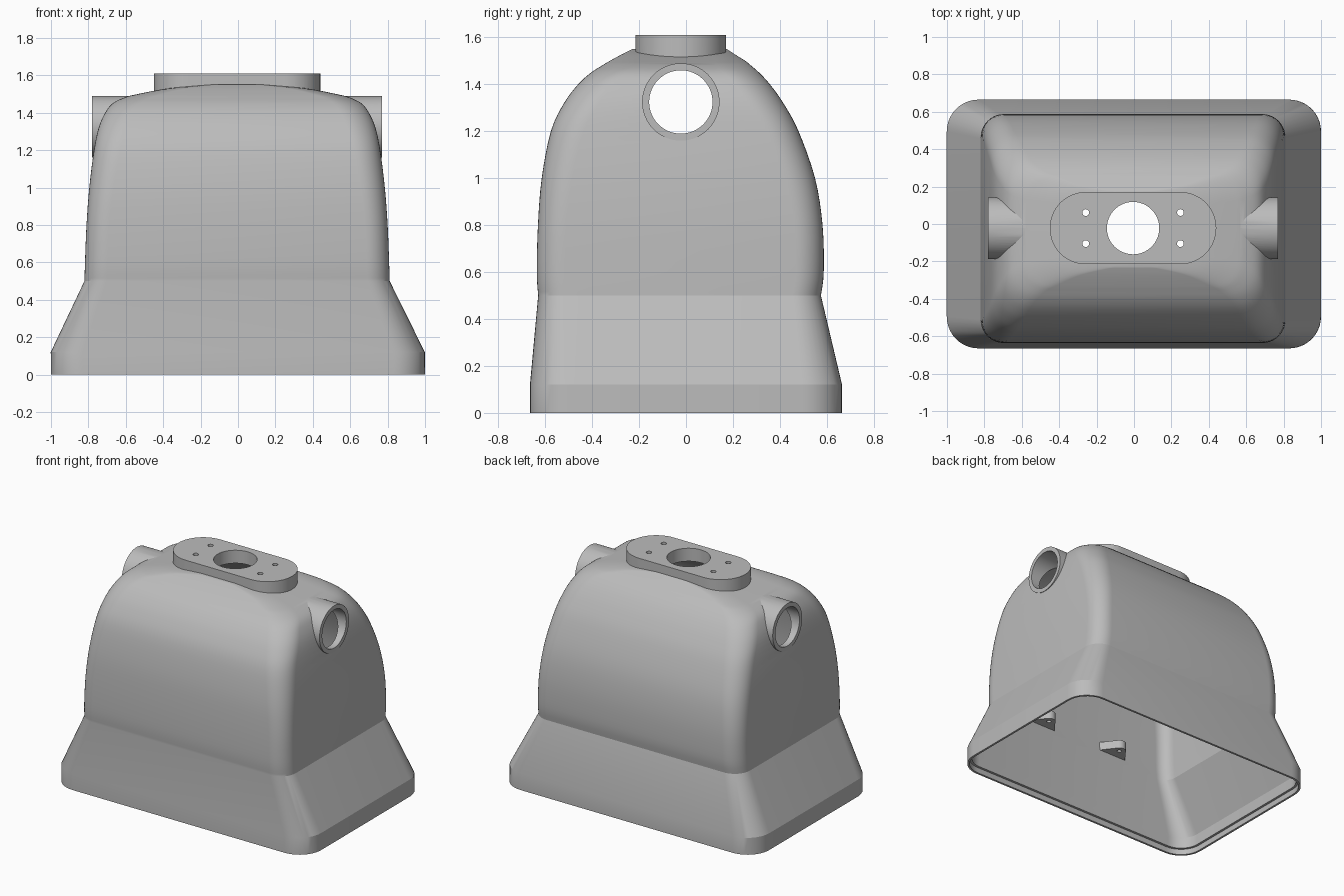
import bpy, bmesh, math
from mathutils import Matrix, Vector

cube = bpy.data.objects.get("Cube")
if cube:
    bpy.data.objects.remove(cube, do_unlink=True)

grey = bpy.data.materials.new("plain grey")
grey.use_nodes = True
grey.diffuse_color = (0.5, 0.5, 0.5, 1)
grey.node_tree.nodes["Principled BSDF"].inputs["Base Color"].default_value = (0.5, 0.5, 0.5, 1)

CX, CY = -0.005, -0.022      # centre of the flange and ports
PORT_Z, WALL = 1.325, 0.032

# Housing sections: height, half width, front y, back y, corner radius
BASE = [(0, 1, -.665, .665, .17), (.12, 1, -.665, .665, .17)]
UPPER = [(.5, .816, -.63, .575, .12), (.6, .813, -.636, .587, .12),
         (.8, .805, -.631, .582, .12), (1, .79, -.615, .55, .13),
         (1.2, .765, -.576, .48, .14), (1.32, .74, -.52, .415, .15),
         (1.4, .705, -.46, .358, .15), (1.45, .665, -.405, .312, .15),
         (1.482, .6, -.355, .275, .14), (1.5, .53, -.325, .253, .13),
         (1.53, .37, -.27, .205, .1), (1.55, .17, -.23, .175, .08)]


def smooth_rows(rows, steps=4):
    """Catmull-Rom curve through the section rows."""
    pts = [rows[0]] + rows + [rows[-1]]
    out = []
    for a, b, c, d in zip(pts, pts[1:], pts[2:], pts[3:]):
        for i in range(steps):
            t = i / steps
            out.append(tuple(q + t / 2 * (r - p + t * (2*p - 5*q + 4*r - s + t * (3*(q - r) + s - p)))
                             for p, q, r, s in zip(a, b, c, d)))
    return out + [rows[-1]]


def rounded_rect(x0, x1, y0, y1, r, n=10):
    corners = [(x1 - r, y1 - r), (x0 + r, y1 - r), (x0 + r, y0 + r), (x1 - r, y0 + r)]
    return [(cx + r * math.cos(a), cy + r * math.sin(a))
            for k, (cx, cy) in enumerate(corners)
            for a in [(k + i / n) * math.pi / 2 for i in range(n + 1)]]


def make_object(name, bm):
    bmesh.ops.recalc_face_normals(bm, faces=bm.faces)
    mesh = bpy.data.meshes.new(name)
    bm.to_mesh(mesh)
    bm.free()
    mesh.materials.append(grey)
    obj = bpy.data.objects.new(name, mesh)
    bpy.context.collection.objects.link(obj)
    return obj


def loft(name, rings):
    """Closed solid through rings of equal point count."""
    bm = bmesh.new()
    loops = [[bm.verts.new(p) for p in ring] for ring in rings]
    n = len(loops[0])
    for lo, hi in zip(loops, loops[1:]):
        for i in range(n):
            bm.faces.new((lo[i], lo[(i + 1) % n], hi[(i + 1) % n], hi[i]))
    bm.faces.new(loops[0])
    bm.faces.new(loops[-1])
    return make_object(name, bm)


def prism(name, outline, z0, z1):
    return loft(name, [[(x, y, z) for x, y in outline] for z in (z0, z1)])


def cylinder(name, centre, radius, depth, axis="Z", sides=64):
    bm = bmesh.new()
    turn = Matrix.Rotation(math.pi / 2, 4, "Y") if axis == "X" else Matrix()
    bmesh.ops.create_cone(bm, cap_ends=True, segments=sides, radius1=radius, radius2=radius,
                          depth=depth, matrix=Matrix.Translation(centre) @ turn)
    return make_object(name, bm)


def combine(target, tool, operation):
    mod = target.modifiers.new(operation, "BOOLEAN")
    mod.operation, mod.solver, mod.object = operation, "EXACT", tool
    bpy.context.view_layer.objects.active = target
    bpy.ops.object.modifier_apply(modifier=mod.name)
    bpy.data.objects.remove(tool, do_unlink=True)


def section(row, inset=0.0):
    z, half, front, back, r = row
    shift = inset * min(1, (z / 1.5) ** 4)
    outline = rounded_rect(CX * min(1, z * 2) - half + inset, CX * min(1, z * 2) + half - inset,
                           front + inset, back - inset, max(r - inset, .03))
    return [(x, y, z - shift) for x, y in outline]


# Housing: flared skirt under a domed body
rows = BASE + smooth_rows(UPPER)
housing = loft("housing", [section(r) for r in rows])

# Side ports and top flange
for side in (1, -1):
    combine(housing, cylinder("port", (CX + side * .675, CY, PORT_Z), .165, .2, "X"), "UNION")
flange_outline = rounded_rect(CX - .445, CX + .445, CY - .193, CY + .193, .192, 16)
combine(housing, prism("flange", flange_outline, 1.46, 1.61), "UNION")

# Hollow inside, with a rebate around the bottom rim
inner = [(-.1,) + BASE[0][1:]] + BASE[1:] + rows[2:]
combine(housing, loft("cavity", [section(r, WALL) for r in inner]), "DIFFERENCE")
rebate = rounded_rect(-1 + .015, 1 - .015, -.65, .65, .155)
combine(housing, prism("rebate", rebate, -.1, .04), "DIFFERENCE")

# Port bore, flange bore and bolt holes
combine(housing, cylinder("port_bore", (0, CY, PORT_Z), .135, 2.4, "X"), "DIFFERENCE")
combine(housing, cylinder("flange_bore", (CX, CY, 1.55), .14, .3), "DIFFERENCE")
for sx in (1, -1):
    for sy in (1, -1):
        combine(housing, cylinder("bolt_hole", (CX + sx * .253, CY + sy * .083, 1.55),
                                  .018, .3, sides=24), "DIFFERENCE")

# Mounting lugs inside the long walls
lugs = []
for sx, side in ((1, "left"), (-1, "right")):
    for sy, end, wall in ((-1, "front", -.615), (1, "back", .56)):
        cx, cy = CX + sx * .31, wall - sy * .085
        tip = [(cx + .045 * math.cos(a), cy - sy * .045 * math.sin(a))
               for a in [math.radians(30 + 10 * i) for i in range(13)]]
        lug = prism(f"{end}_{side}_lug", [(cx + .12, wall)] + tip + [(cx - .12, wall)], .54, .6)
        combine(lug, cylinder("lug_hole", (cx, cy, .57), .015, .2, sides=20), "DIFFERENCE")
        lugs.append(lug)

# Smooth curves, crisp edges
bpy.ops.object.select_all(action="DESELECT")
for obj in [housing] + lugs:
    obj.select_set(True)
bpy.context.view_layer.objects.active = housing
bpy.ops.object.shade_smooth_by_angle(angle=math.radians(22))
